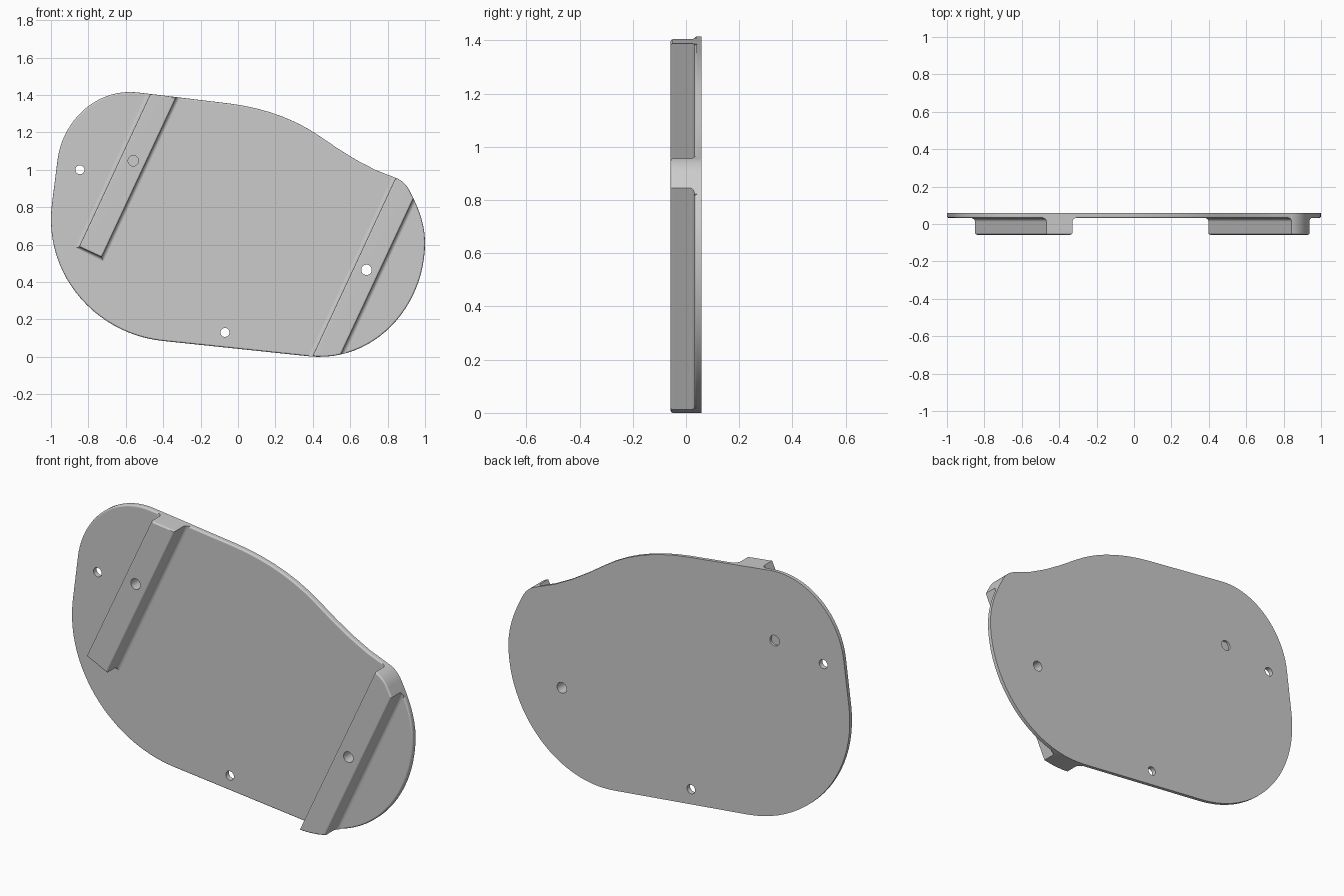
import bpy, bmesh, math
from mathutils import Vector

if "Cube" in bpy.data.objects:
    bpy.data.objects.remove(bpy.data.objects["Cube"])

BACK, FRONT, FACE = 0.058, -0.058, 0.032   # plate back, bar front, plate front
EDGE, FILLET = 0.01, 0.02

# Outline anchors, clockwise from the front: x, z, travel direction in degrees
ANCHORS = [(-0.53, 1.42, -7), (-0.05, 1.362, -7), (0.44, 1.185, -35),
           (0.84, 0.965, -18), (0.915, 0.90, -62), (1.0, 0.62, -90),
           (0.38, 0.01, -186), (-0.40, 0.092, -186), (-0.993, 0.82, -277),
           (-0.963, 1.056, -277)]


def outline_points():
    pts = []
    for i, (x0, z0, a0) in enumerate(ANCHORS):
        x1, z1, a1 = ANCHORS[(i + 1) % len(ANCHORS)]
        p, q = Vector((x0, z0)), Vector((x1, z1))
        a0, a1 = math.radians(a0), math.radians(a1)
        turn = abs(math.remainder(a1 - a0, 2 * math.pi))
        n = max(1, round(math.degrees(turn) / 4))
        h = (q - p).length / (3 * math.cos(turn / 4) ** 2)
        c = p + h * Vector((math.cos(a0), math.sin(a0)))
        d = q - h * Vector((math.cos(a1), math.sin(a1)))
        for k in range(n):
            t = k / n
            u = 1 - t
            pts.append(u**3 * p + 3 * u * u * t * c + 3 * u * t * t * d + t**3 * q)
    x_lo, x_hi = min(p.x for p in pts), max(p.x for p in pts)
    z_lo = min(p.y for p in pts)
    return [Vector((-1 + 2 * (p.x - x_lo) / (x_hi - x_lo), p.y - z_lo)) for p in pts]


def loft(name, rings):
    bm = bmesh.new()
    rows = [[bm.verts.new(p) for p in ring] for ring in rings]
    n = len(rows[0])
    for a, b in zip(rows, rows[1:]):
        for i in range(n):
            bm.faces.new((a[i], a[(i + 1) % n], b[(i + 1) % n], b[i]))
    bm.faces.new(rows[0])
    bm.faces.new(rows[-1])
    bmesh.ops.recalc_face_normals(bm, faces=bm.faces)
    mesh = bpy.data.meshes.new(name)
    bm.to_mesh(mesh)
    bm.free()
    ob = bpy.data.objects.new(name, mesh)
    bpy.context.collection.objects.link(ob)
    return ob


def boolean(ob, tool, operation, remove=True):
    mod = ob.modifiers.new(operation.lower(), 'BOOLEAN')
    mod.operation, mod.object, mod.solver = operation, tool, 'EXACT'
    bpy.context.view_layer.objects.active = ob
    bpy.ops.object.modifier_apply(modifier=mod.name)
    if remove:
        bpy.data.objects.remove(tool)


def rounded_edge(y):
    # (outward offset, y) pairs for a rounded front rim
    angles = [math.radians(22.5 * k) for k in range(5)]
    return [(-EDGE * (1 - math.sin(a)), y + EDGE * (1 - math.cos(a))) for a in angles]


OUTLINE = outline_points()


def outline_solid(name, front):
    n = len(OUTLINE)
    rings = []
    for off, y in rounded_edge(front) + [(0, BACK)]:
        ring = []
        for i, p in enumerate(OUTLINE):
            t = (OUTLINE[(i + 1) % n] - OUTLINE[i - 1]).normalized()
            ring.append((p.x - t.y * off, y, p.y + t.x * off))
        rings.append(ring)
    return loft(name, rings)


def bar(name, x, z, start, end, width=0.133):
    # Raised rail with rounded top edges and a filleted foot
    a = math.radians(65)
    along, side = Vector((math.cos(a), 0, math.sin(a))), Vector((math.sin(a), 0, -math.cos(a)))
    section = rounded_edge(FRONT)
    for k in range(7):
        b = math.radians(15 * k)
        section.append((FILLET * (1 - math.cos(b)), FACE - FILLET * (1 - math.sin(b))))
    section.append((FILLET, 0.045))
    rings = []
    for off, y in section:
        w, s, e = width / 2 + off, start - off, end + off
        centre = Vector((x, y, z))
        rings.append([centre + along * l + side * m
                      for l, m in ((s, -w), (e, -w), (e, w), (s, w))])
    return loft(name, rings)


def drill(ob, x, z, r, y0, y1):
    circle = [(r * math.cos(k * math.pi / 16), r * math.sin(k * math.pi / 16)) for k in range(32)]
    pin = loft("hole_cutter", [[(x + c, y, z + s) for c, s in circle] for y in (y0, y1)])
    boolean(ob, pin, 'DIFFERENCE')


# Mounting plate with two slanted rails trimmed to its outline
plate = outline_solid("mounting_plate", FACE)
trim = outline_solid("outline_trim", FRONT)
trim.hide_render = True
for rail in (bar("left_rail", -0.789, 0.56, 0, 1.4),
             bar("right_rail", 0.48, 0.02, -0.3, 1.4)):
    boolean(rail, trim, 'INTERSECT', remove=False)
    boolean(plate, rail, 'UNION')
bpy.data.objects.remove(trim)

# Through holes, then the two blind pockets behind and in the left rail
for hx, hz, r in ((-0.845, 1.0, 0.024), (-0.07, 0.13, 0.024), (0.687, 0.465, 0.028)):
    drill(plate, hx, hz, r, -0.1, 0.1)
drill(plate, -0.56, 1.048, 0.028, -0.1, 0.03)
drill(plate, -0.56, 1.048, 0.028, 0.046, 0.1)

# Smooth curved walls, crisp edges
bpy.ops.object.select_all(action='DESELECT')
plate.select_set(True)
bpy.context.view_layer.objects.active = plate
bpy.ops.object.shade_smooth_by_angle(angle=math.radians(20))
normals = plate.modifiers.new("weighted_normals", 'WEIGHTED_NORMAL')
normals.keep_sharp = True
